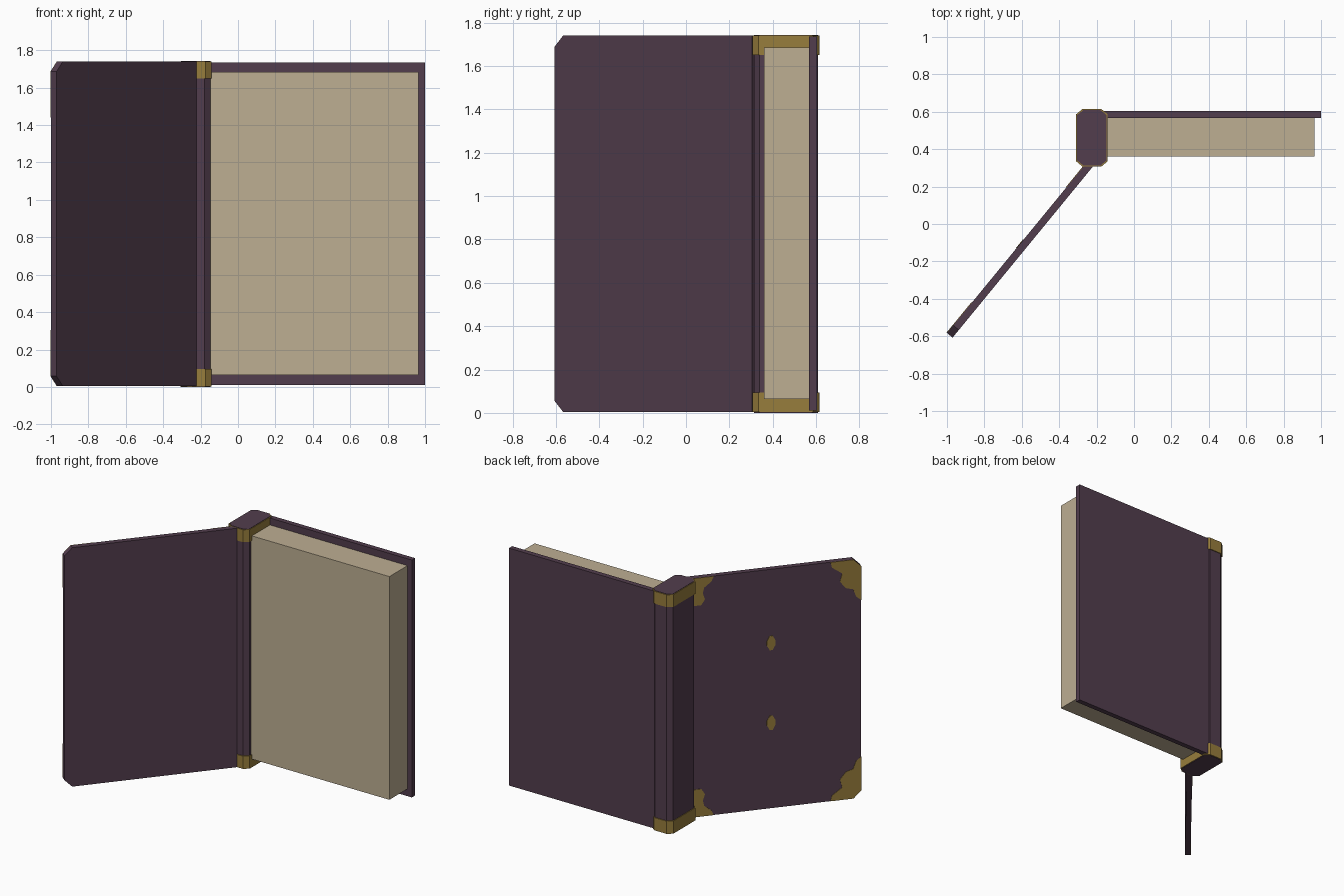
import bpy, bmesh
from mathutils import Matrix, Vector

if "Cube" in bpy.data.objects:
    bpy.data.objects.remove(bpy.data.objects["Cube"])


def material(name, rgb):
    m = bpy.data.materials.new(name)
    m.diffuse_color = (*rgb, 1)
    m.use_nodes = True
    m.node_tree.nodes["Principled BSDF"].inputs["Base Color"].default_value = m.diffuse_color
    return m


LEATHER = material("purple leather", (0.085, 0.047, 0.075))
PAPER = material("aged paper", (0.51, 0.425, 0.29))
GOLD = material("dull gold", (0.31, 0.205, 0.045))


def prism(name, pts, lo, hi, mat, frame=Matrix()):
    """Extrude a 2D outline from lo to hi along the frame's local z."""
    bm = bmesh.new()
    face = bm.faces.new([bm.verts.new((x, y, lo)) for x, y in pts])
    ext = bmesh.ops.extrude_face_region(bm, geom=[face])
    new = [v for v in ext["geom"] if isinstance(v, bmesh.types.BMVert)]
    bmesh.ops.translate(bm, verts=new, vec=(0, 0, hi - lo))
    bmesh.ops.recalc_face_normals(bm, faces=bm.faces)
    bm.transform(frame)
    me = bpy.data.meshes.new(name)
    bm.to_mesh(me)
    bm.free()
    me.materials.append(mat)
    ob = bpy.data.objects.new(name, me)
    bpy.context.collection.objects.link(ob)
    return ob


def rect(x0, x1, y0, y1):
    return [(x0, y0), (x1, y0), (x1, y1), (x0, y1)]


def octagon(x0, x1, y0, y1, c, d):
    return [(x0 + c, y0), (x1 - c, y0), (x1, y0 + d), (x1, y1 - d),
            (x1 - c, y1), (x0 + c, y1), (x0, y1 - d), (x0, y0 + d)]


H = 1.743

# Spine with gold bands at both ends
prism("spine", octagon(-0.304, -0.146, 0.313, 0.609, 0.033, 0.027), 0, H, LEATHER)
band = octagon(-0.309, -0.141, 0.307, 0.615, 0.034, 0.028)
prism("spine_band_bottom", band, 0.003, 0.095, GOLD)
prism("spine_band_top", band, 1.65, H - 0.003, GOLD)

# Page block and back cover
prism("pages", rect(-0.16, 0.965, 0.36, 0.57), 0.063, 1.685, PAPER)
prism("back_cover", rect(-0.17, 1.0, 0.568, 0.605), 0.01, 1.735, LEATHER)

# Opened front cover: local x runs away from the hinge, y up, z outwards
start, end = Vector((-0.2425, 0.31, 0)), Vector((-0.985, -0.595, 0))
u = (end - start).normalized()
up = Vector((0, 0, 1))
n = u.cross(up)
frame = Matrix((u, up, n)).transposed().to_4x4()
frame.translation = start
L, T, B0, B1, C = (end - start).length, 0.0195, 0.004, 1.74, 0.053
prism("front_cover", [(-0.01, B0), (L - C, B0), (L, B0 + C), (L, B1 - C),
                      (L - C, B1), (-0.01, B1)], -T, T, LEATHER, frame)

# Gold corner plates, given as (distance from side edge, distance from top or bottom)
outer = [(C, 0), (0.21, 0), (0.2, 0.04), (0.13, 0.09), (0.145, 0.15), (0.105, 0.2),
         (0.055, 0.215), (0.035, 0.27), (0, 0.3), (0, C)]
inner = [(0, 0), (0.15, 0), (0.135, 0.035), (0.085, 0.075), (0.075, 0.115),
         (0.09, 0.16), (0.065, 0.2), (0, 0.2)]
for side, v0, sign in (("bottom", B0, 1), ("top", B1, -1)):
    prism("outer_corner_" + side, [(L - a, v0 + sign * b) for a, b in outer],
          T - 0.002, T + 0.003, GOLD, frame)
    prism("hinge_corner_" + side, [(0.012 + a, v0 + sign * b) for a, b in inner],
          T - 0.002, T + 0.003, GOLD, frame)

# Two small gold studs on the cover
for name, v in (("lower_stud", 0.625), ("upper_stud", 1.205)):
    prism(name, [(0.555 + dx, v + dy) for dx, dy in
                 ((-0.03, -0.015), (-0.01, -0.052), (0.01, -0.052), (0.03, -0.015),
                  (0.03, 0.015), (0.01, 0.052), (-0.01, 0.052), (-0.03, 0.015))],
          T - 0.002, T + 0.003, GOLD, frame)
